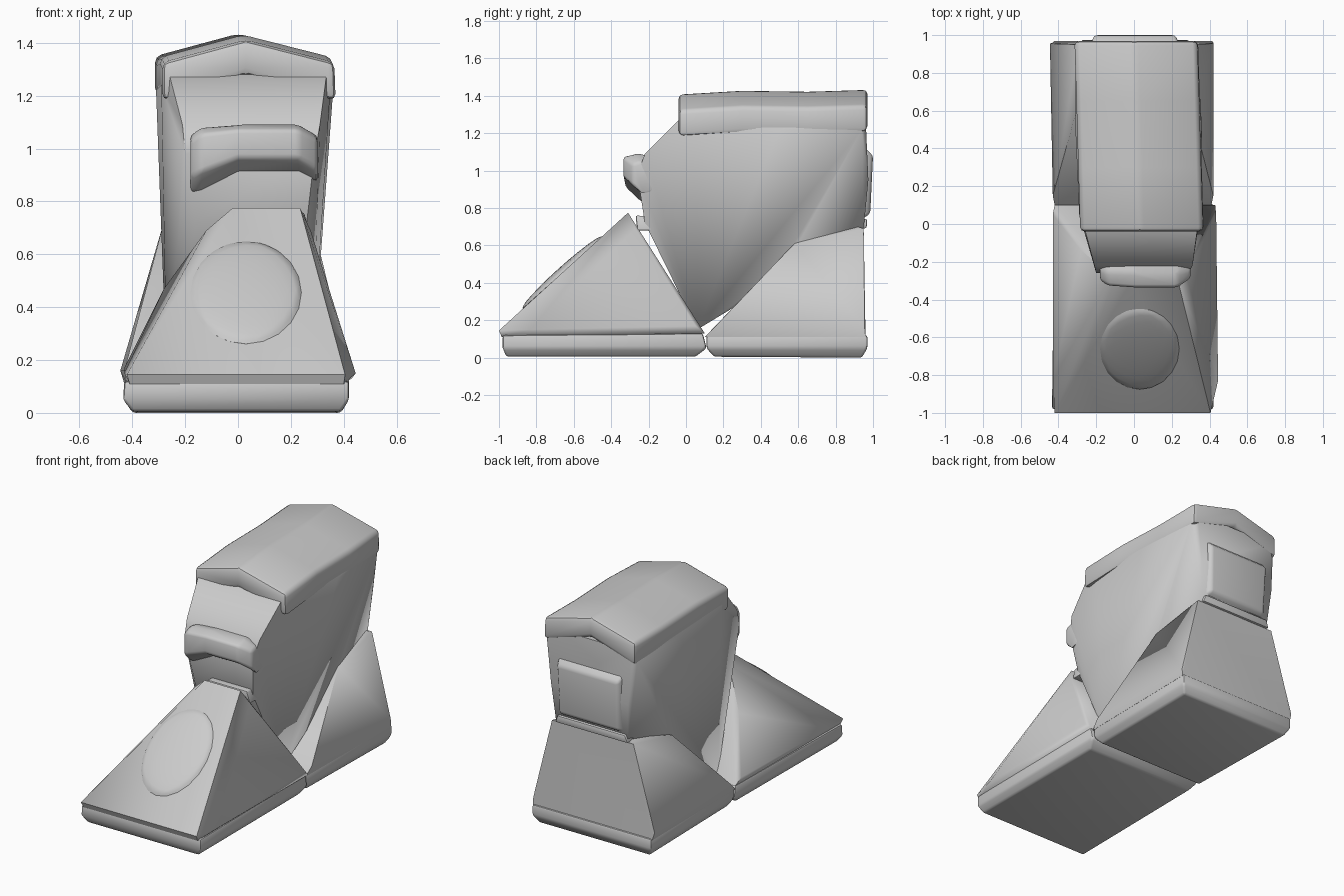
import bpy, bmesh
from math import radians
from mathutils import Matrix


def finish(name, bm, bevel=0.0, segments=2, angle=40):
    bmesh.ops.recalc_face_normals(bm, faces=bm.faces)
    if bevel:
        edges = [e for e in bm.edges if e.calc_face_angle(0) > radians(25)]
        bmesh.ops.bevel(bm, geom=edges, offset=bevel, segments=segments,
                        profile=0.5, affect='EDGES', clamp_overlap=True)
    me = bpy.data.meshes.new(name)
    bm.to_mesh(me)
    bm.free()
    ob = bpy.data.objects.new(name, me)
    bpy.context.collection.objects.link(ob)
    me.shade_smooth()
    me.set_sharp_from_angle(angle=radians(angle))
    return ob


def hull(name, rows, bevel=0.0, angle=40):
    """Convex part; each row is a crosswise edge (x left, x right, y, z)."""
    bm = bmesh.new()
    for x0, x1, y, z in rows:
        bm.verts.new((x0, y, z))
        bm.verts.new((x1, y, z))
    r = bmesh.ops.convex_hull(bm, input=bm.verts)
    junk = list({v for v in r["geom_interior"] + r["geom_unused"]
                 if isinstance(v, bmesh.types.BMVert)})
    if junk:
        bmesh.ops.delete(bm, geom=junk, context='VERTS')
    bmesh.ops.dissolve_limit(bm, angle_limit=radians(2), verts=bm.verts, edges=bm.edges)
    return finish(name, bm, bevel, angle=angle)


def loft(name, sections, bevel=0.0):
    """Closed part running through equal-sized point rings."""
    bm = bmesh.new()
    rings = [[bm.verts.new(p) for p in s] for s in sections]
    n = len(rings[0])
    for a, b in zip(rings, rings[1:]):
        for i in range(n):
            j = (i + 1) % n
            bm.faces.new((a[i], a[j], b[j], b[i]))
    bm.faces.new(rings[0])
    bm.faces.new(rings[-1])
    return finish(name, bm, bevel)


def bump(name, loc, scale, tilt):
    bm = bmesh.new()
    bmesh.ops.create_icosphere(bm, subdivisions=3, radius=1)
    bm.transform(Matrix.Translation(loc) @ Matrix.Rotation(radians(tilt), 4, 'X')
                 @ Matrix.Diagonal((*scale, 1)))
    return finish(name, bm)


# Soles
hull("front_sole", [(-0.40, 0.39, -0.96, 0.005), (-0.435, 0.42, -0.98, 0.05),
                    (-0.43, 0.42, -0.98, 0.12), (-0.42, 0.42, 0.09, 0.13),
                    (-0.42, 0.42, 0.11, 0.05), (-0.39, 0.39, 0.05, 0.005)], 0.012)
hull("heel_sole", [(-0.39, 0.38, 0.15, 0.005), (-0.42, 0.41, 0.11, 0.05),
                   (-0.42, 0.41, 0.11, 0.12), (-0.43, 0.42, 0.97, 0.12),
                   (-0.43, 0.42, 0.97, 0.05), (-0.40, 0.39, 0.94, 0.0)], 0.012)

# Toe wedge with its shallow raised pad
hull("toe", [(-0.41, 0.40, -0.985, 0.11), (-0.42, 0.405, -1.0, 0.145),
             (-0.43, 0.445, -0.83, 0.15), (-0.42, 0.43, 0.10, 0.13),
             (-0.43, 0.435, 0.05, 0.17), (-0.28, 0.335, -0.14, 0.47),
             (-0.12, 0.275, -0.27, 0.69), (-0.02, 0.235, -0.31, 0.775)], angle=58)
bump("toe_pad", (0.03, -0.66, 0.455), (0.21, 0.29, 0.03), 42)

# Heel block, its front sloping up under the body
hull("heel", [(-0.42, 0.41, 0.10, 0.11), (-0.43, 0.42, 0.15, 0.16),
              (-0.43, 0.42, 0.96, 0.11), (-0.445, 0.42, 0.955, 0.16),
              (-0.31, 0.31, 0.58, 0.61), (-0.29, 0.29, 0.95, 0.69),
              (-0.24, 0.25, 0.90, 0.705)], angle=50)

# Upper body, narrowing downward and toward the front
hull("upper_body", [(-0.27, 0.28, 0.06, 0.15), (-0.28, 0.295, 0.47, 0.43),
                    (-0.285, 0.305, 0.60, 0.61), (-0.25, 0.26, 0.95, 0.69),
                    (-0.16, 0.26, -0.22, 0.72), (-0.20, 0.29, -0.26, 0.98),
                    (-0.21, 0.31, -0.22, 1.09), (-0.26, 0.335, -0.03, 1.28),
                    (-0.29, 0.35, 0.05, 1.24), (-0.31, 0.36, 0.50, 1.22),
                    (-0.31, 0.335, 0.94, 1.22), (-0.28, 0.30, 0.96, 1.29),
                    (-0.27, 0.28, 0.975, 0.95)], angle=55)

# Arched collar cap, slightly turned
caps = []
for y, dx, h in [(-0.04, 0.0, -0.02), (0.3, -0.01, 0.0),
                 (0.65, -0.02, -0.005), (0.97, -0.03, 0.005)]:
    ring = [(-0.285, 1.20), (-0.285, 1.345), (0.03, 1.43), (0.365, 1.345),
            (0.37, 1.20), (0.03, 1.30)]
    caps.append([(x + dx, y, z + h) for x, z in ring])
loft("collar_cap", caps, 0.025)

# Front tongue roll, drooping at one side
tongue = []
for x, z, d, h in [(-0.18, 0.94, 0.07, 0.11), (-0.14, 0.96, 0.10, 0.12),
                   (0.0, 1.0, 0.11, 0.09), (0.23, 1.0, 0.11, 0.09),
                   (0.30, 0.96, 0.06, 0.09)]:
    ring = [(-1, -0.4), (-1, 0.8), (-0.3, 1), (1, 0.7), (1, -0.8), (-0.2, -1)]
    tongue.append([(x, -0.225 + a * d, z + b * h) for a, b in ring])
loft("tongue_roll", tongue, 0.015)

# Small bridge between toe and tongue
hull("tongue_base", [(-0.03, 0.25, -0.27, 0.76), (-0.03, 0.25, -0.19, 0.755),
                     (-0.06, 0.27, -0.17, 0.68), (-0.06, 0.27, -0.26, 0.68)], 0.01)

# Back tab and heel seam
hull("back_tab", [(-0.23, 0.24, 0.94, 0.74), (-0.20, 0.21, 0.985, 0.77),
                  (-0.21, 0.22, 1.0, 1.08), (-0.23, 0.24, 0.95, 1.13)], 0.015)
hull("back_seam", [(-0.26, 0.26, 0.80, 0.70), (-0.26, 0.26, 0.965, 0.69),
                   (-0.24, 0.24, 0.97, 0.74), (-0.25, 0.25, 0.85, 0.75)], 0.01)
